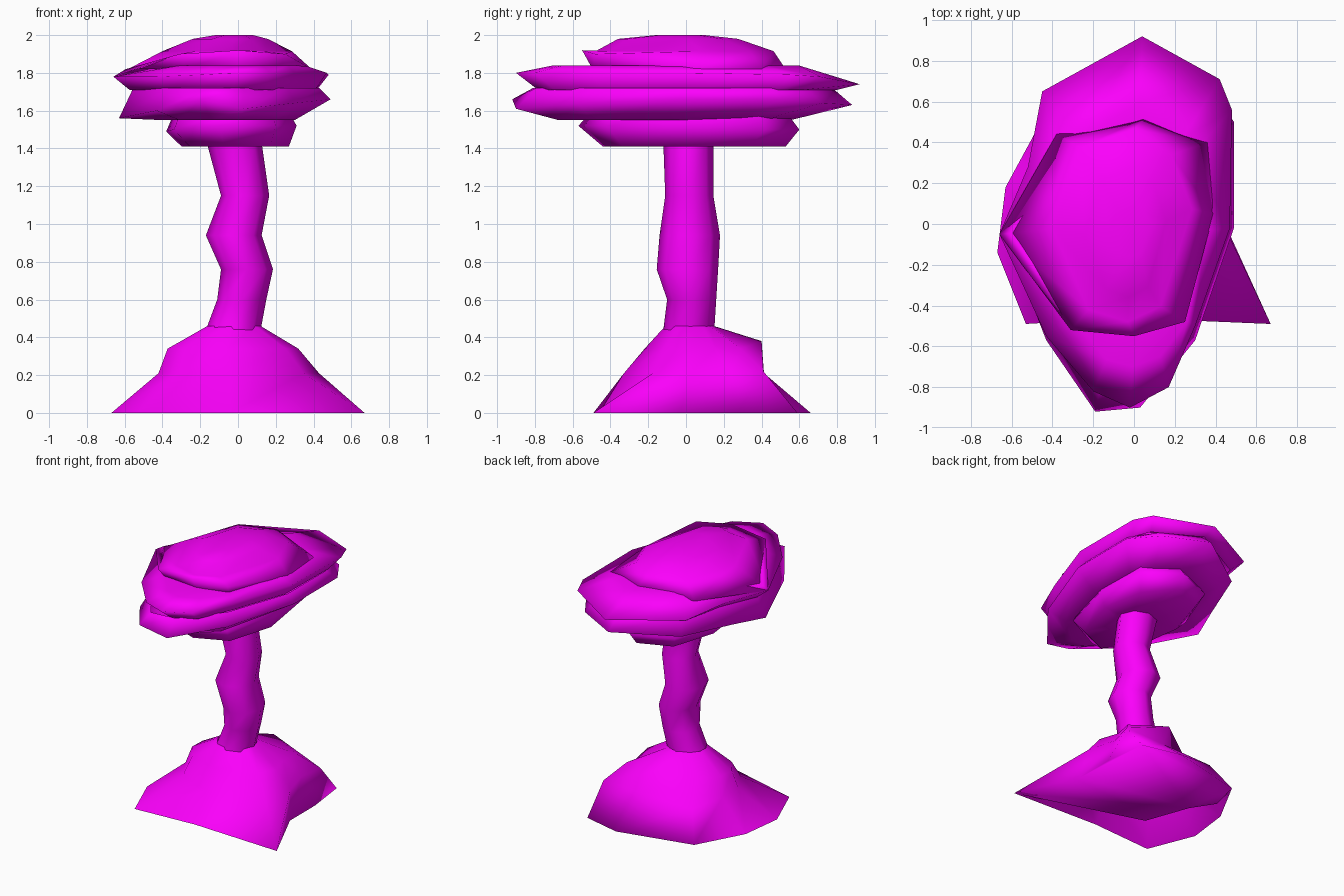
import bpy, math

if "Cube" in bpy.data.objects:
    bpy.data.objects.remove(bpy.data.objects["Cube"])

mat = bpy.data.materials.new("magenta")
mat.diffuse_color = (0.97, 0.0, 0.97, 1)
mat.use_nodes = True
mat.node_tree.nodes["Principled BSDF"].inputs["Base Color"].default_value = mat.diffuse_color


def loft(name, rings, bottom=False, top=False, extra=None):
    """Skin a stack of equal-length rings into one smooth mesh."""
    n = len(rings[0])
    verts = [p for r in rings for p in r]
    faces = []
    for k in range(len(rings) - 1):
        for i in range(n):
            j = (i + 1) % n
            faces.append((k*n + i, k*n + j, (k+1)*n + j, (k+1)*n + i))
    if bottom:
        faces.append(tuple(reversed(range(n))))
    if top:
        faces.append(tuple(range((len(rings)-1)*n, len(rings)*n)))
    if extra:
        faces.append(extra(verts))
    me = bpy.data.meshes.new(name)
    me.from_pydata(verts, [], faces)
    me.materials.append(mat)
    me.polygons.foreach_set("use_smooth", [True] * len(faces))
    ob = bpy.data.objects.new(name, me)
    bpy.context.collection.objects.link(ob)
    return ob


def oval(z, x0, x1, y0, y1, angles):
    cx, cy = (x0 + x1) / 2, (y0 + y1) / 2
    return [(cx + (x1 - x0) / 2 * math.cos(a), cy + (y1 - y0) / 2 * math.sin(a), z)
            for a in angles]


def lobe(name, rim, below, above, **caps):
    """Flattened cloud lobe: a rim (x, y, z) between levels.
    A level is (scale, z) for a shrunken rim, or (x0, x1, y0, y1, z) for an oval."""
    xs, ys = [p[0] for p in rim], [p[1] for p in rim]
    cx, cy = sum(xs) / len(xs), sum(ys) / len(ys)
    hx, hy = (max(xs) - min(xs)) / 2, (max(ys) - min(ys)) / 2
    ang = [math.atan2((y - cy) / hy, (x - cx) / hx) for x, y in zip(xs, ys)]

    def level(b):
        if len(b) == 2:
            return [(x * b[0], y * b[0], b[1]) for x, y in zip(xs, ys)]
        return oval(b[4], *b[:4], ang)
    loft(name, [level(b) for b in below] + [rim] + [level(b) for b in above], **caps)


# ground skirt, flaring to an uneven foot, with a partial floor
foot = [(.67, -.49), (.46, -.03), (.46, .27), (.42, .59), (.13, .66),
        (-.44, .53), (-.63, .18), (-.67, -.14), (-.53, -.49), (-.04, -.46)]
angles = [math.atan2(y, x) for x, y in foot]
flank = oval(.21, -.43, .43, -.33, .42, angles)
flank[3], flank[5] = (.41, .41, .22), (-.34, .41, .2)
shoulder = oval(.34, -.38, .32, -.22, .28, angles)
shoulder[3], shoulder[4] = (.3, .29, .34), (.02, .4, .38)   # bulge at the back


def floor(verts):
    k = len(verts)
    verts.extend([(-.5, .3, 0), (-.39, .13, 0), (-.27, -.2, 0)])
    return (k + 2, k + 1, k, 5, 4, 3, 2, 1, 0)


loft("ground_skirt", [[(x, y, 0) for x, y in foot], flank, shoulder,
                      oval(.46, -.165, .12, -.11, .15, angles)], extra=floor)

# stem, wobbling from side to side
eight = [math.tau * i / 8 for i in range(8)]
loft("stem", [oval(z, *b, eight) for z, b in [
    (.44, (-.17, .12, -.12, .15)), (.6, (-.11, .15, -.1, .16)),
    (.76, (-.09, .185, -.155, .17)), (.94, (-.17, .125, -.14, .18)),
    (1.15, (-.09, .165, -.11, .145)), (1.43, (-.165, .125, -.12, .145))]])

# cap, four stacked lobes
lobe("cap_bottom_lobe",
     [(.31, .0, 1.52), (.29, .42, 1.5), (.05, .6, 1.5), (-.24, .48, 1.5),
      (-.38, .1, 1.49), (-.34, -.3, 1.5), (-.1, -.57, 1.52), (.2, -.42, 1.52)],
     [(-.13, .1, -.1, .12, 1.41), (-.3, .27, -.45, .54, 1.41)], [(.9, 1.58)])

lobe("cap_lower_ring",
     [(.49, -.02, 1.66), (.49, .5, 1.66), (.35, .72, 1.64), (.04, .88, 1.63),
      (-.38, .6, 1.6), (-.53, .2, 1.58), (-.63, -.06, 1.56), (-.43, -.57, 1.6),
      (-.19, -.92, 1.66), (.03, -.9, 1.61), (.3, -.57, 1.64)],
     [(-.24, .2, -.38, .4, 1.56), (-.4, .3, -.68, .56, 1.55)], [(.88, 1.72)])

lobe("cap_upper_ring",
     [(.47, -.02, 1.8), (.48, .56, 1.79), (.42, .71, 1.78), (.04, .92, 1.74),
      (-.45, .65, 1.76), (-.52, .28, 1.77), (-.66, -.05, 1.78), (-.43, -.55, 1.78),
      (-.2, -.82, 1.79), (-.02, -.9, 1.8), (.17, -.8, 1.8), (.3, -.5, 1.8)],
     [(.87, 1.71)], [(-.38, .35, -.7, .6, 1.84), (-.36, .3, -.46, .42, 1.84)])

lobe("cap_crown",
     [(.39, .05, 1.82), (.36, .4, 1.82), (.05, .52, 1.83), (-.38, .44, 1.81),
      (-.66, -.05, 1.78), (-.31, -.52, 1.9), (0, -.55, 1.92), (.25, -.48, 1.9)],
     [(.9, 1.82)],
     [(-.4, .29, -.48, .47, 1.915), (-.24, .16, -.36, .28, 1.98),
      (-.12, .08, -.16, .1, 2.0)], top=True)
